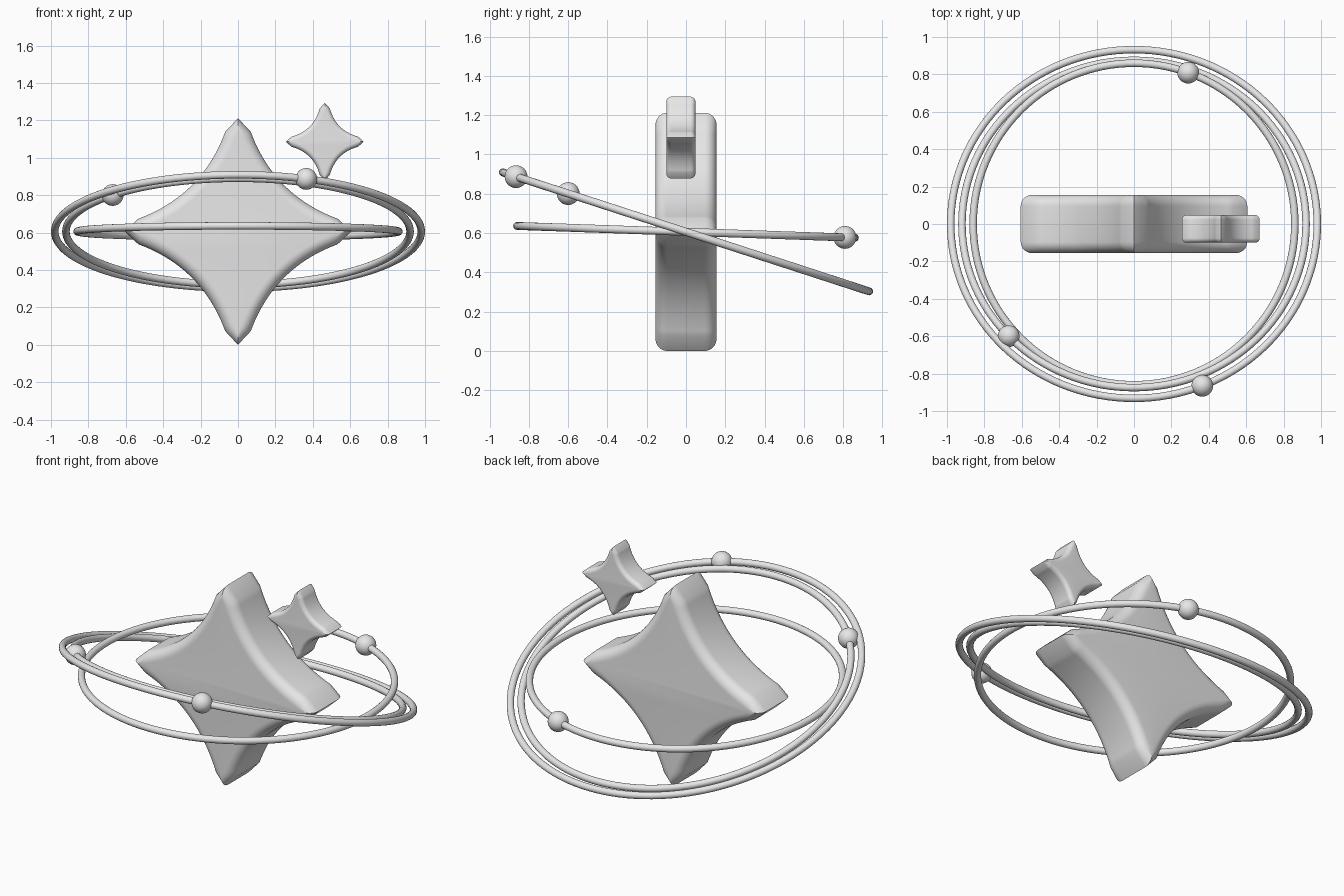
import bpy, bmesh, math
from mathutils import Vector, Matrix

if "Cube" in bpy.data.objects:
    bpy.data.objects.remove(bpy.data.objects["Cube"])

grey = bpy.data.materials.new("light_grey")
grey.diffuse_color = (0.8, 0.8, 0.8, 1)
grey.use_nodes = True
grey.node_tree.nodes["Principled BSDF"].inputs["Base Color"].default_value = grey.diffuse_color
CENTRE = Vector((0, 0, 0.606))


def finish(ob, name, angle=35):
    ob.name = name
    ob.data.materials.append(grey)
    bpy.ops.object.select_all(action='DESELECT')
    ob.select_set(True)
    bpy.context.view_layer.objects.active = ob
    bpy.ops.object.shade_smooth_by_angle(angle=math.radians(angle))


def star(name, centre, tip, ctrl, half_depth, bevel, steps=24, segs=8):
    """Four-pointed star: concave arcs, pushed outward by a round bevel."""
    pts = []
    a, c, b = Vector((0, tip)), Vector((ctrl, ctrl)), Vector((tip, 0))
    for q in range(4):
        rot = Matrix.Rotation(-q * math.pi / 2, 2)
        for i in range(steps):
            t = i / steps
            p = a * (1 - t) ** 2 + c * 2 * t * (1 - t) + b * t * t
            d = (c - a) * (1 - t) + (b - c) * t
            n = Vector((-d.y, d.x)).normalized() if i else Vector((0, 1))
            pts.append((rot @ p, rot @ n))
    bm = bmesh.new()
    # bevel profile from front face to back face
    prof = [(math.sin(k / segs * math.pi / 2) * bevel,
             -half_depth + bevel * (1 - math.cos(k / segs * math.pi / 2)))
            for k in range(segs + 1)]
    prof += [(o, -y) for o, y in reversed(prof)]
    rings = [[bm.verts.new((p.x + n.x * o, y, p.y + n.y * o)) for p, n in pts]
             for o, y in prof]
    m = len(pts)
    for r0, r1 in zip(rings, rings[1:]):
        for i in range(m):
            j = (i + 1) % m
            bm.faces.new((r0[i], r0[j], r1[j], r1[i]))
    bm.faces.new(rings[0])
    bm.faces.new(rings[-1])
    bmesh.ops.recalc_face_normals(bm, faces=bm.faces)
    me = bpy.data.meshes.new(name)
    bm.to_mesh(me)
    bm.free()
    ob = bpy.data.objects.new(name, me)
    ob.location = centre
    bpy.context.collection.objects.link(ob)
    finish(ob, name)


# outward normals: arcs run clockwise, so the left-hand normal points out
star("large_star", CENTRE, 0.546, 0.136, 0.155, 0.06)
star("small_star", (0.464, -0.026, 1.086), 0.183, 0.035, 0.074, 0.025)


def orbit(name, radius, tilt, bead_x, bead_side):
    """Tilted ring with one bead sitting on it."""
    bpy.ops.mesh.primitive_torus_add(
        major_radius=radius, minor_radius=0.02, major_segments=128,
        minor_segments=16, location=CENTRE, rotation=(tilt, 0, 0))
    finish(bpy.context.object, name + "_ring", 60)
    y = bead_side * math.sqrt(radius ** 2 - bead_x ** 2)
    pos = CENTRE + Matrix.Rotation(tilt, 3, 'X') @ Vector((bead_x, y, 0))
    bpy.ops.mesh.primitive_uv_sphere_add(
        segments=32, ring_count=16, radius=0.058, location=pos)
    finish(bpy.context.object, name + "_bead", 60)


# two steep rings in one plane, one nearly level ring
orbit("outer", 0.98, math.radians(-18), 0.365, -1)
orbit("middle", 0.92, math.radians(-18), -0.67, -1)
orbit("inner", 0.86, math.radians(-2), 0.29, 1)
